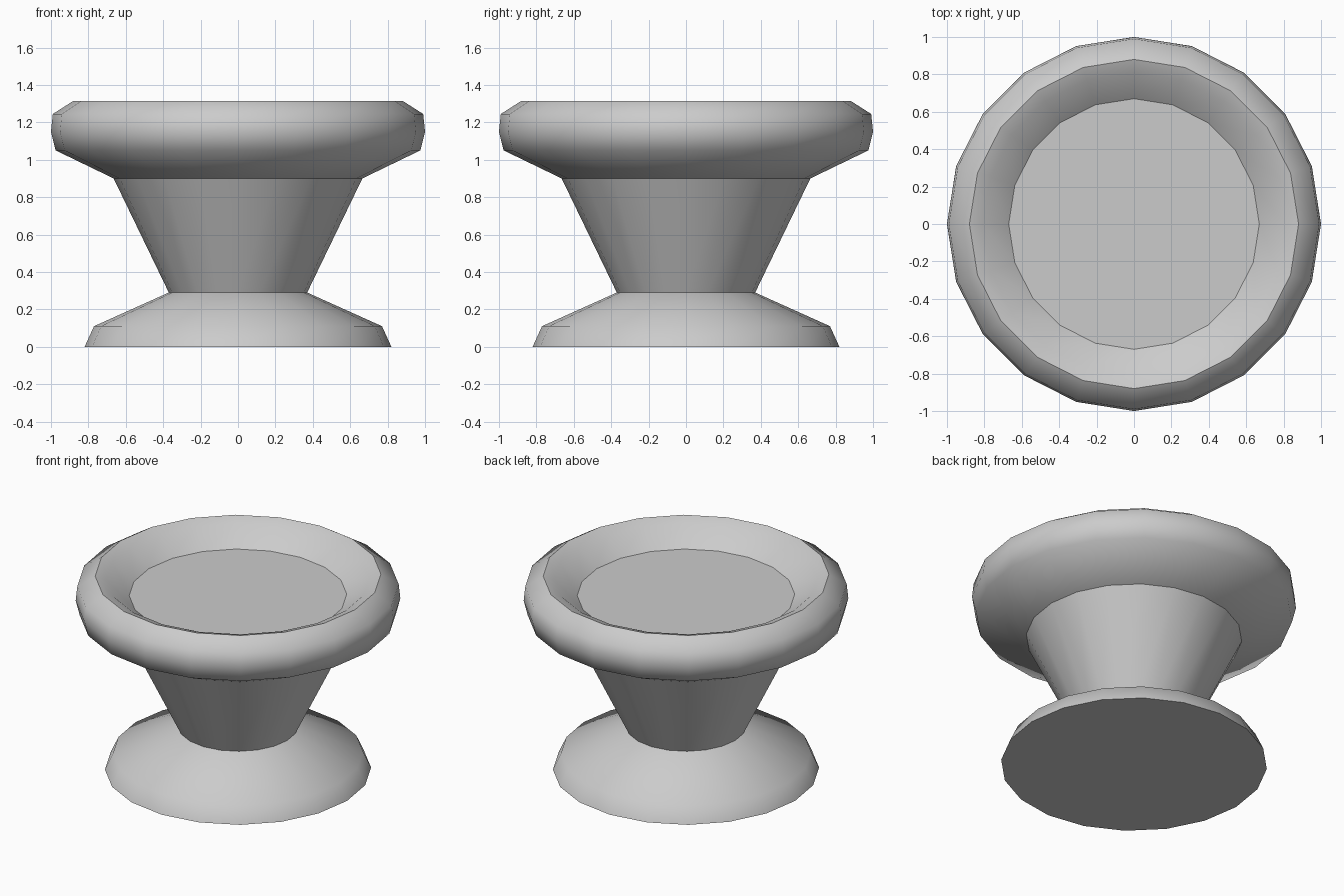
import bpy, bmesh
from math import cos, sin, tau

if "Cube" in bpy.data.objects:
    bpy.data.objects.remove(bpy.data.objects["Cube"])

SIDES = 20

# Profile from underside to dish floor: radius, height, crease ring?
PROFILE = [
    (0.82, 0.00, True),    # foot
    (0.77, 0.11, False),
    (0.37, 0.29, True),    # waist
    (0.665, 0.90, True),   # neck
    (0.975, 1.05, False),  # rounded rim
    (1.00, 1.15, False),
    (0.99, 1.245, False),
    (0.88, 1.315, True),   # rim lip
    (0.81, 1.29, False),   # dish wall
    (0.67, 1.18, True),    # dish floor
]


def lathe(name, profile):
    bm = bmesh.new()
    rings = [[bm.verts.new((r * cos(tau * i / SIDES), r * sin(tau * i / SIDES), z))
              for i in range(SIDES)] for r, z, _ in profile]
    for a, b in zip(rings, rings[1:]):
        for i in range(SIDES):
            j = (i + 1) % SIDES
            bm.faces.new((a[i], a[j], b[j], b[i])).smooth = True
    # flat caps close the underside and the dish
    bm.faces.new(rings[0][::-1])
    bm.faces.new(rings[-1])
    # crease rings stay sharp
    for ring, (_, _, sharp) in zip(rings, profile):
        for i in range(SIDES):
            bm.edges.get((ring[i], ring[(i + 1) % SIDES])).smooth = not sharp
    mesh = bpy.data.meshes.new(name)
    bm.to_mesh(mesh)
    bm.free()
    obj = bpy.data.objects.new(name, mesh)
    bpy.context.collection.objects.link(obj)
    return obj


lathe("dished_pedestal", PROFILE)
